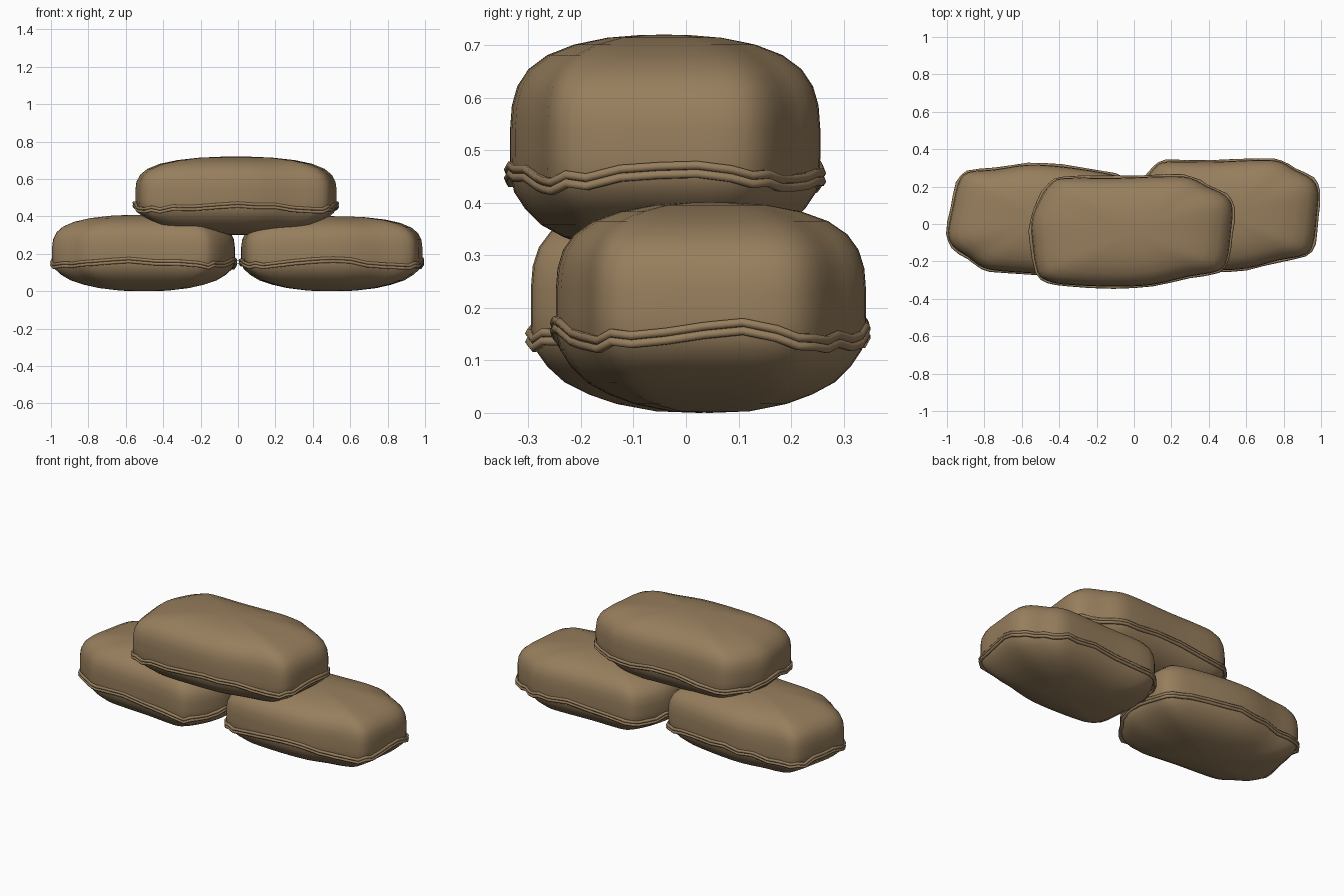
import bpy, bmesh, math, random
from mathutils import Vector, Matrix

random.seed(4)
cube = bpy.data.objects.get("Cube")
if cube:
    bpy.data.objects.remove(cube, do_unlink=True)

burlap = bpy.data.materials.new("brown burlap")
burlap.use_nodes = True
burlap.diffuse_color = (0.31, 0.21, 0.11, 1)
bsdf = burlap.node_tree.nodes["Principled BSDF"]
bsdf.inputs["Base Color"].default_value = burlap.diffuse_color
bsdf.inputs["Roughness"].default_value = 0.9

# Plan outline of a slumped bag, about its centre
PLAN = [(-.55, .06), (-.51, .17), (-.45, .26), (-.37, .295), (-.1, .295), (.2, .305),
        (.32, .295), (.41, .25), (.51, .2), (.55, .13), (.54, -.01), (.52, -.15),
        (.47, -.215), (.31, -.245), (.11, -.29), (-.1, -.3), (-.35, -.29),
        (-.46, -.27), (-.52, -.22), (-.545, -.06)]
# Plan scale and height relative to the seam, bottom to top
BELLY = [(.25, -.147), (.48, -.133), (.64, -.115), (.78, -.092), (.88, -.062), (.95, -.03)]
CROWN = [(.973, 0), (.976, .04), (.976, .09), (.965, .135), (.93, .172), (.86, .204),
         (.74, .231), (.57, .251), (.36, .264), (.16, .269)]


def smooth_loop(points, steps):
    """Closed Catmull-Rom curve through the points."""
    p = [Vector(q) for q in points]
    n, out = len(p), []
    for i in range(n):
        a, b, c, d = p[i - 1], p[i], p[(i + 1) % n], p[(i + 2) % n]
        for k in range(steps):
            t = k / steps
            out.append(0.5 * (2 * b + (c - a) * t + (2 * a - 5 * b + 4 * c - d) * t ** 2
                              + (3 * b - a - 3 * c + d) * t ** 3))
    return out


def add_body(name, loop, place, lift):
    bm = bmesh.new()
    rings = []
    for s, z in BELLY + CROWN:
        h = z * lift if z > 0 else z
        rings.append([bm.verts.new((p.x * s, p.y * s, h)) for p in loop])
    n = len(loop)
    for lo, hi in zip(rings, rings[1:]):
        for i in range(n):
            j = (i + 1) % n
            bm.faces.new((lo[i], lo[j], hi[j], hi[i]))
    for ring, z in ((rings[0], -.15), (rings[-1], .27 * lift)):
        pole = bm.verts.new((0, 0, z))
        for i in range(n):
            bm.faces.new((ring[i], ring[(i + 1) % n], pole))
    bmesh.ops.recalc_face_normals(bm, faces=bm.faces)
    for f in bm.faces:
        f.smooth = True
    mesh = bpy.data.meshes.new(name)
    bm.to_mesh(mesh)
    bm.free()
    mesh.materials.append(burlap)
    obj = bpy.data.objects.new(name, mesh)
    obj.matrix_world = place
    bpy.context.collection.objects.link(obj)


def add_seam(name, loop, place):
    """Two stacked cords following the same wavering line."""
    curve = bpy.data.curves.new(name, "CURVE")
    curve.dimensions = "3D"
    curve.bevel_depth = 0.009
    curve.bevel_resolution = 1
    curve.use_fill_caps = False
    waver = [(random.uniform(-.008, .008), random.uniform(.972, .99)) for _ in loop]
    for level in (-.009, .007):
        line = curve.splines.new("POLY")
        line.points.add(len(loop) - 1)
        line.use_cyclic_u = True
        for pt, p, (dz, s) in zip(line.points, loop, waver):
            # the seam sags towards the corners of the bag
            sag = .012 * math.cos(4 * math.atan2(p.y * 1.8, p.x))
            pt.co = (p.x * s, p.y * s, level + dz + sag, 1)
    curve.materials.append(burlap)
    obj = bpy.data.objects.new(name, curve)
    obj.matrix_world = place
    bpy.context.collection.objects.link(obj)


# name, centre, turn in degrees, length scale, crown height scale
BAGS = [("top_sandbag", (-.01, -.042, .45), 0, 1, 1),
        ("left_sandbag", (.502, .045, .15), 0, .9, .93),
        ("right_sandbag", (-.5, .025, .15), 174, .9, .96)]

for name, centre, turn, length, lift in BAGS:
    place = Matrix.Translation(centre) @ Matrix.Rotation(math.radians(turn), 4, "Z")
    plan = [(x * length, y) for x, y in PLAN]
    add_body(name, smooth_loop(plan, 3), place, lift)
    add_seam(name + "_seam", smooth_loop(plan, 2), place)
